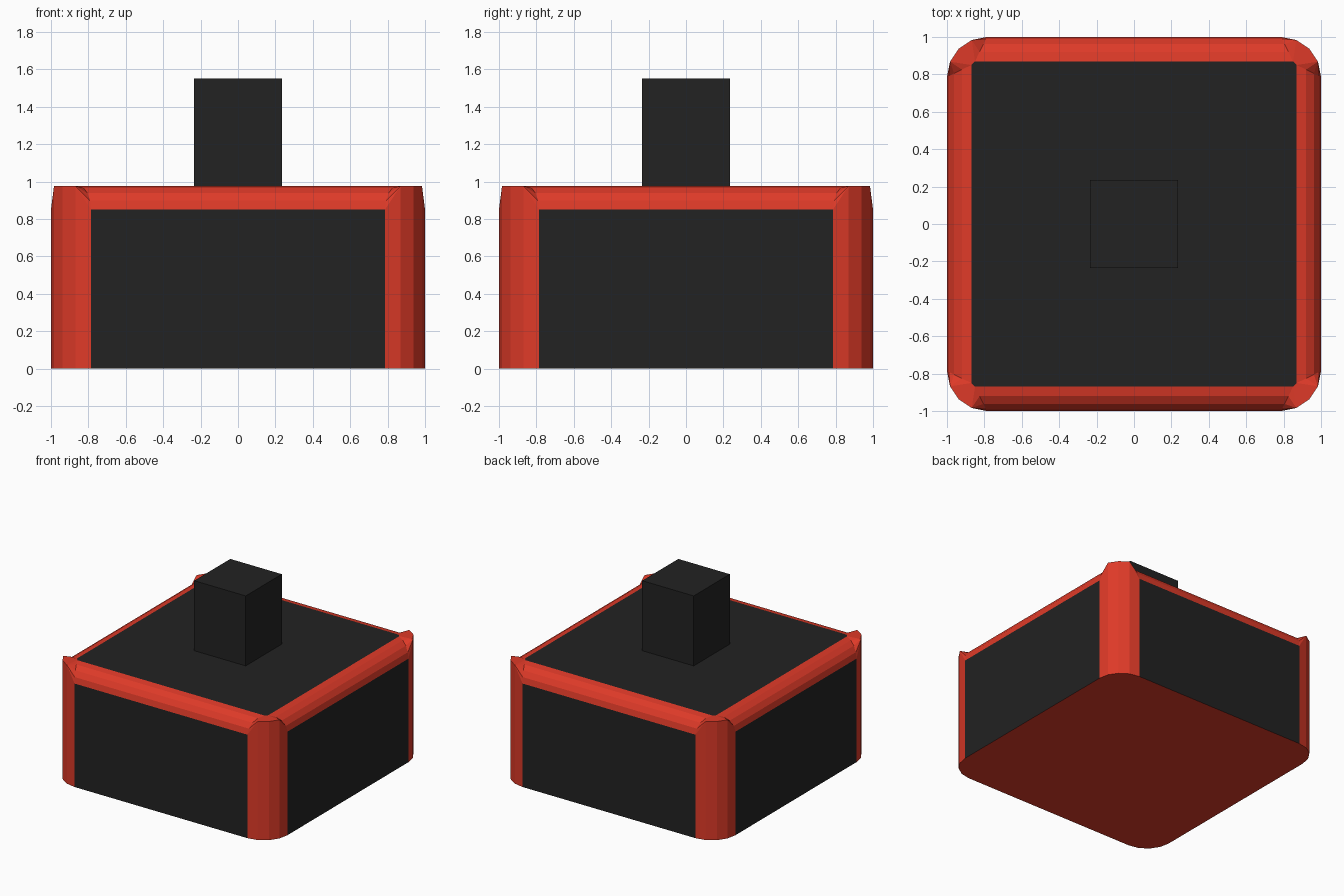
import bpy, bmesh, math
from mathutils import Matrix

if "Cube" in bpy.data.objects:
    bpy.data.objects.remove(bpy.data.objects["Cube"])


def material(name, rgb):
    m = bpy.data.materials.new(name)
    m.diffuse_color = (*rgb, 1)
    m.use_nodes = True
    m.node_tree.nodes["Principled BSDF"].inputs["Base Color"].default_value = m.diffuse_color
    return m


red = material("red trim", (0.73, 0.042, 0.021))
black = material("black panel", (0.016, 0.016, 0.016))
RED, BLACK = 0, 1

FLAT, R = 0.786, 0.214      # half width of the flat sides, corner post radius
RIM, TOP, SHOULDER = 0.87, 0.975, 0.85
SEG = 4


def make_object(name, bm, mats):
    bmesh.ops.remove_doubles(bm, verts=bm.verts, dist=0.0005)
    bmesh.ops.recalc_face_normals(bm, faces=bm.faces)
    me = bpy.data.meshes.new(name)
    bm.to_mesh(me)
    bm.free()
    for m in mats:
        me.materials.append(m)
    ob = bpy.data.objects.new(name, me)
    bpy.context.collection.objects.link(ob)
    return ob


def rim_point(j, side):
    # point on the rounded top edge of the front side, at its left or right end
    a = j / SEG * math.pi / 2
    return (side * (FLAT + 0.064 * (1 - math.cos(a))),
            -(RIM + (1 - RIM) * math.cos(a)),
            SHOULDER + (TOP - SHOULDER) * math.sin(a))


def arc_point(i, z):
    # point on the front right corner post
    a = -math.pi / 2 + i / SEG * math.pi / 2
    return (FLAT + R * math.cos(a), -FLAT + R * math.sin(a), z)


def post_top(i):
    return arc_point(i, SHOULDER if i in (0, SEG) else TOP)


bm = bmesh.new()
top_ring, base_ring = [], []
for k in range(4):
    rot = Matrix.Rotation(k * math.pi / 2, 3, 'Z')

    def face(pts, mat=RED):
        f = bm.faces.new([bm.verts.new(rot @ bm_vec) for bm_vec in map(Matrix_vec, pts)])
        f.material_index = mat

    def Matrix_vec(p):
        return Matrix.Translation(p).translation

    # side panel
    face([(-FLAT, -1, 0), (FLAT, -1, 0), (FLAT, -1, SHOULDER), (-FLAT, -1, SHOULDER)], BLACK)
    # rounded top edge, and the fans joining it to the raised corner tips
    tip = arc_point(1, TOP)
    for j in range(SEG):
        face([rim_point(j, -1), rim_point(j, 1), rim_point(j + 1, 1), rim_point(j + 1, -1)])
        for s in (-1, 1):
            face([rim_point(j, s), (s * tip[0], tip[1], tip[2]), rim_point(j + 1, s)])
    # corner post
    for i in range(SEG):
        face([arc_point(i, 0), arc_point(i + 1, 0), post_top(i + 1), post_top(i)])
    # flat cap on the corner tip
    x, y, z = rim_point(SEG, 1)
    face([(x, y, z), arc_point(1, TOP), arc_point(2, TOP), arc_point(3, TOP), (-y, -x, z)])

    top_ring += [rot @ Matrix_vec(rim_point(SEG, s)) for s in (-1, 1)]
    base_ring += [rot @ Matrix_vec(arc_point(i, 0)) for i in range(SEG + 1)]

# top panel and base
bm.faces.new([bm.verts.new(p) for p in top_ring]).material_index = BLACK
bm.faces.new([bm.verts.new(p) for p in reversed(base_ring)]).material_index = RED
make_object("body", bm, [red, black])

# square post on top
bm = bmesh.new()
bmesh.ops.create_cube(bm, size=1, matrix=Matrix.Translation((0, 0, 1.26)) @ Matrix.Diagonal((0.468, 0.468, 0.58, 1)))
make_object("top_post", bm, [black])
